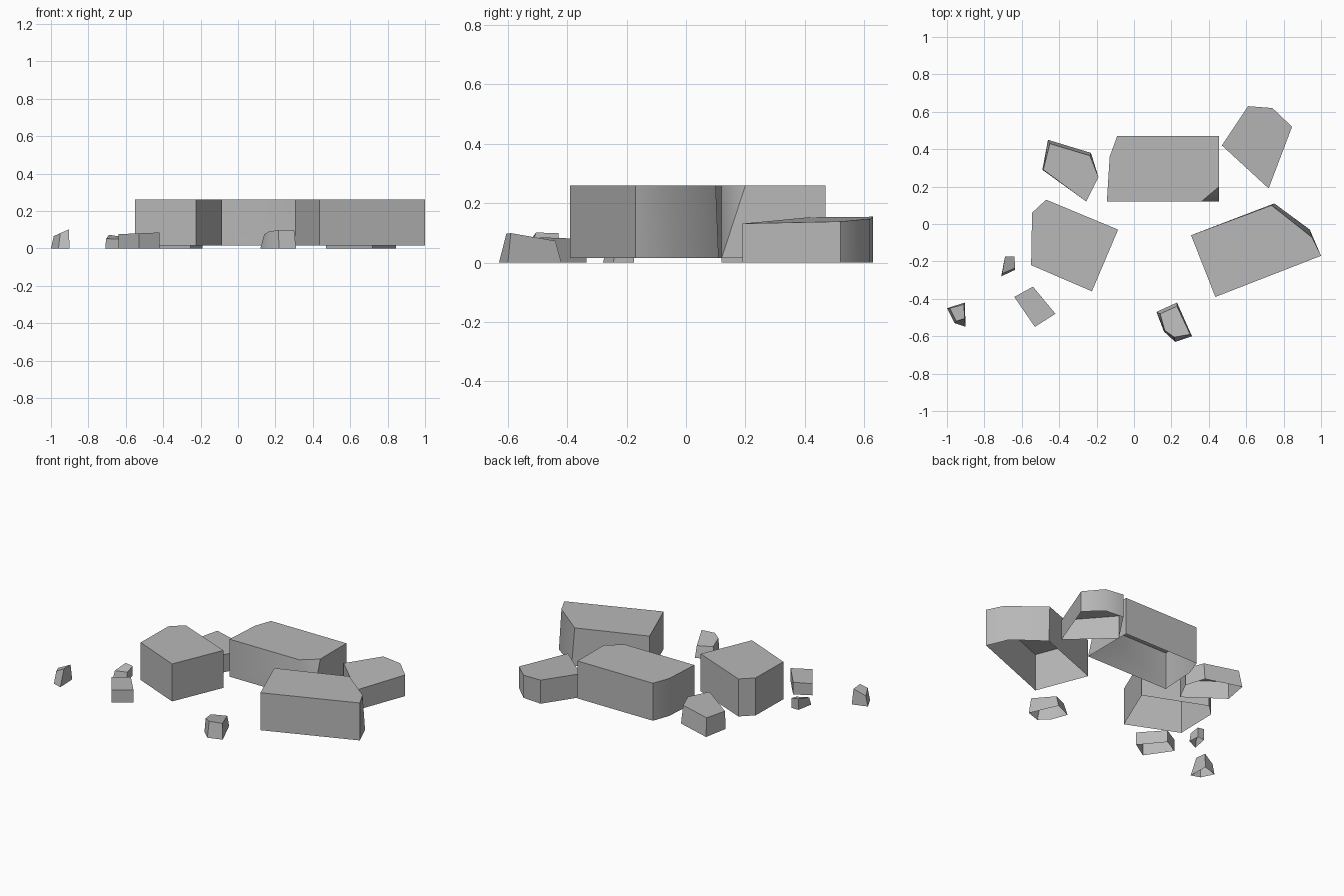
import bpy
import bmesh
import math

# Clear the default cube only
default_cube = bpy.data.objects.get("Cube")
if default_cube:
    bpy.data.objects.remove(default_cube, do_unlink=True)

# Single stone colour
stone = bpy.data.materials.new("grey_stone")
stone.use_nodes = True
stone_colour = (0.48, 0.48, 0.48, 1)
stone.diffuse_color = stone_colour
shader = stone.node_tree.nodes["Principled BSDF"]
shader.inputs["Base Color"].default_value = stone_colour
shader.inputs["Roughness"].default_value = 0.9


def build_rock(name, outline, height, base=0.0, tilt=(0, 0), lean=None):
    """Open-bottomed block: counter-clockwise base outline, tilted top plane,
    and optional sideways shifts for individual top corners."""
    lean = lean or {}
    centre_x = sum(point[0] for point in outline) / len(outline)
    centre_y = sum(point[1] for point in outline) / len(outline)

    bm = bmesh.new()
    lower, upper = [], []
    for index, (x, y) in enumerate(outline):
        lower.append(bm.verts.new((x, y, base)))
        shift_x, shift_y = lean.get(index, (0, 0))
        top_x, top_y = x + shift_x, y + shift_y
        top_z = height + tilt[0] * (top_x - centre_x) + tilt[1] * (top_y - centre_y)
        upper.append(bm.verts.new((top_x, top_y, top_z)))

    # Walls and cap; the underside stays open
    bm.faces.new(upper)
    for index in range(len(outline)):
        following = (index + 1) % len(outline)
        bm.faces.new((lower[index], lower[following], upper[following], upper[index]))

    # Repeated base corners collapse into one, giving a tapered chamfer
    bmesh.ops.remove_doubles(bm, verts=bm.verts[:], dist=0.0001)

    mesh = bpy.data.meshes.new(name)
    bm.to_mesh(mesh)
    bm.free()
    mesh.materials.append(stone)
    rock = bpy.data.objects.new(name, mesh)
    bpy.context.collection.objects.link(rock)

    # Soften shallow corners, keep the hard ones
    bpy.ops.object.select_all(action="DESELECT")
    rock.select_set(True)
    bpy.context.view_layer.objects.active = rock
    bpy.ops.object.shade_smooth_by_angle(angle=math.radians(45))
    return rock


# Three large flat-topped blocks
build_rock(
    "large_block_left",
    outline=[(.305, -.06), (.435, -.39), (1, -.17), (.94, -.03), (.75, .11)],
    height=.26, base=.015,
    lean={3: (.01, -.04), 4: (-.015, -.01)},
)
build_rock(
    "large_block_right",
    outline=[(-.545, .06), (-.55, -.22), (-.225, -.36), (-.085, -.03), (-.47, .13)],
    height=.26, base=.015,
)
build_rock(
    "large_block_back",
    outline=[(-.145, .12), (.455, .12), (.455, .12), (.455, .47), (-.09, .47), (-.13, .36)],
    height=.26, base=.015,
    lean={1: (-.095, 0), 2: (0, .08)},
)

# Two medium slabs at the back
build_rock(
    "medium_slab_left",
    outline=[(.47, .42), (.72, .19), (.845, .52), (.74, .62), (.61, .63)],
    height=.145, tilt=(-.05, .04),
)
build_rock(
    "medium_slab_right",
    outline=[(-.49, .29), (-.255, .12), (-.19, .25), (-.23, .38), (-.46, .45)],
    height=.115,
    lean={0: (.005, 0), 3: (-.005, -.015), 4: (.01, -.02)},
)

# Small chips scattered in front
build_rock(
    "small_chip_square",
    outline=[(-.64, -.39), (-.53, -.55), (-.42, -.48), (-.54, -.335)],
    height=.08, tilt=(.04, 0),
)
build_rock(
    "small_chip_tiny",
    outline=[(-.71, -.28), (-.635, -.245), (-.64, -.175), (-.69, -.175)],
    height=.058, tilt=(-.15, .25),
    lean={0: (.005, .015), 1: (0, .01)},
)
build_rock(
    "small_chip_front",
    outline=[(.12, -.47), (.16, -.575), (.22, -.63), (.31, -.6), (.23, -.42)],
    height=.087, tilt=(.05, -.15),
    lean={0: (.02, -.01), 1: (.005, .005), 2: (-.005, .025),
          3: (-.01, .01), 4: (0, -.02)},
)
build_rock(
    "small_chip_edge",
    outline=[(-1, -.45), (-.96, -.53), (-.9, -.55), (-.905, -.42)],
    height=.085, tilt=(.45, 0),
    lean={0: (.015, 0), 1: (.01, .01), 2: (-.005, .045), 3: (-.005, -.01)},
)
